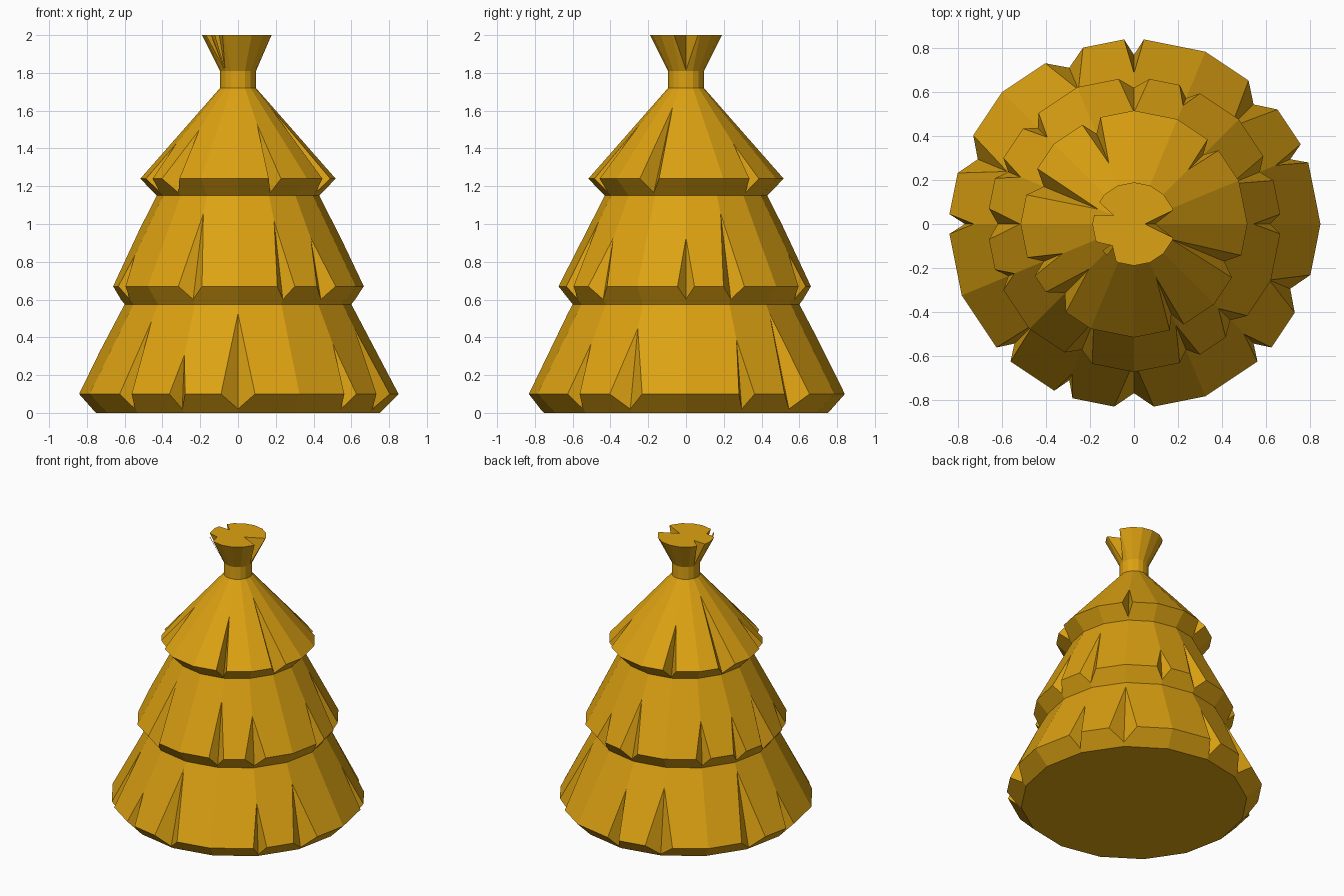
import bpy, bmesh, math
from mathutils import Vector

if "Cube" in bpy.data.objects:
    bpy.data.objects.remove(bpy.data.objects["Cube"])

SIDES = 16
# stacked thatch outline: (radius, height)
PROFILE = [(0.75, 0), (0.85, 0.10), (0.60, 0.575), (0.675, 0.67), (0.43, 1.15),
           (0.517, 1.24), (0.095, 1.72), (0.095, 1.81), (0.19, 2.0)]

# notches per tier: (angle in degrees, half width, height of the upper tip)
TIERS = [
    (1, 0.02, [(-90, .09, .53), (90, .045, .41), (180, .045, .33), (112.5, .093, .46),
               (157.5, .093, .53), (45, .093, .53), (22.5, .045, .39), (-22.5, .093, .45),
               (-45, .045, .37), (-112.5, .045, .31), (-135, .045, .49)]),
    (3, 0.60, [(90, .07, 1.0), (67.5, .05, .85), (22.5, .06, 1.06), (0, .045, .93),
               (-45, .07, .93), (-67.5, .05, 1.02), (-112.5, .068, 1.06), (135, .05, .90),
               (157.5, .05, .90), (180, .07, .98), (-157.5, .05, .84)]),
    (5, 1.165, [(-135, .065, 1.5), (-67.5, .035, 1.53), (-22.5, .055, 1.62),
                (45, .035, 1.43), (112.5, .045, 1.49), (157.5, .065, 1.63),
                (-157.5, .045, 1.43)]),
]
# notches in the top knot: (angle, half width, inner radius)
KNOT = [(0, .06, .05), (157.5, .03, .10), (-135, .055, .14)]


def polar(r, angle, z, side=0.0):
    a = math.radians(angle)
    return Vector((r * math.cos(a) - side * math.sin(a),
                   r * math.sin(a) + side * math.cos(a), z))


def lerp_r(p, q, z):
    return p[0] + (q[0] - p[0]) * (z - p[1]) / (q[1] - p[1])


def add_wedge(bm, points):
    verts = [bm.verts.new(p) for p in points]
    for f in ((0, 1, 2), (0, 2, 3), (0, 3, 1), (1, 3, 2)):
        bm.faces.new([verts[i] for i in f])


def make_object(name, bm):
    bmesh.ops.recalc_face_normals(bm, faces=bm.faces)
    mesh = bpy.data.meshes.new(name)
    bm.to_mesh(mesh)
    bm.free()
    obj = bpy.data.objects.new(name, mesh)
    bpy.context.collection.objects.link(obj)
    return obj


# straw body: lathed profile with closed ends
bm = bmesh.new()
rings = [[bm.verts.new(polar(r, 360 * i / SIDES, z)) for i in range(SIDES)]
         for r, z in PROFILE]
for lo, hi in zip(rings, rings[1:]):
    for i in range(SIDES):
        j = (i + 1) % SIDES
        bm.faces.new((lo[i], lo[j], hi[j], hi[i]))
bm.faces.new(rings[0])
bm.faces.new(rings[-1])
body = make_object("thatch_body", bm)

straw = bpy.data.materials.new("straw yellow")
straw.diffuse_color = (0.72, 0.36, 0.006, 1)
straw.use_nodes = True
straw.node_tree.nodes["Principled BSDF"].inputs["Base Color"].default_value = straw.diffuse_color
body.data.materials.append(straw)

# wedge cutters for the tier notches
bm = bmesh.new()
tilt = math.tan(math.pi / SIDES)
for k, z_low, notches in TIERS:
    under, rim, over = PROFILE[k - 1:k + 2]
    for angle, hw, z_tip in notches:
        tip = polar(lerp_r(rim, over, z_tip) + .001, angle, z_tip)
        low = polar(lerp_r(under, rim, z_low) + .001, angle, z_low)
        mid = low.lerp(tip, (rim[1] - z_low) / (z_tip - z_low))
        outer = [mid + 1.6 * (polar(rim[0] - hw * tilt, angle, rim[1], s * hw) - mid)
                 for s in (-1, 1)]
        add_wedge(bm, [tip, low] + outer)

# wedge cutters for the knot, scaled past the top from their lower tip
for angle, hw, r_in in KNOT:
    tip = polar(.097, angle, 1.815)
    ends = [polar(r_in, angle, 2.0)]
    ends += [polar(.19 - hw * tilt * 1.5, angle, 2.0, s * hw) for s in (-1, 1)]
    # push the outer corners beyond the rim
    ends[1:] = [ends[0] + 1.4 * (p - ends[0]) for p in ends[1:]]
    add_wedge(bm, [tip] + [tip + 1.3 * (p - tip) for p in ends])
cutter = make_object("notch_cutter", bm)
cutter.hide_render = True

# cut the notches, then discard the cutter
mod = body.modifiers.new("notches", 'BOOLEAN')
mod.operation = 'DIFFERENCE'
mod.solver = 'EXACT'
mod.use_self = True
mod.object = cutter
bpy.context.view_layer.objects.active = body
body.select_set(True)
bpy.ops.object.modifier_apply(modifier=mod.name)
bpy.data.objects.remove(cutter)
